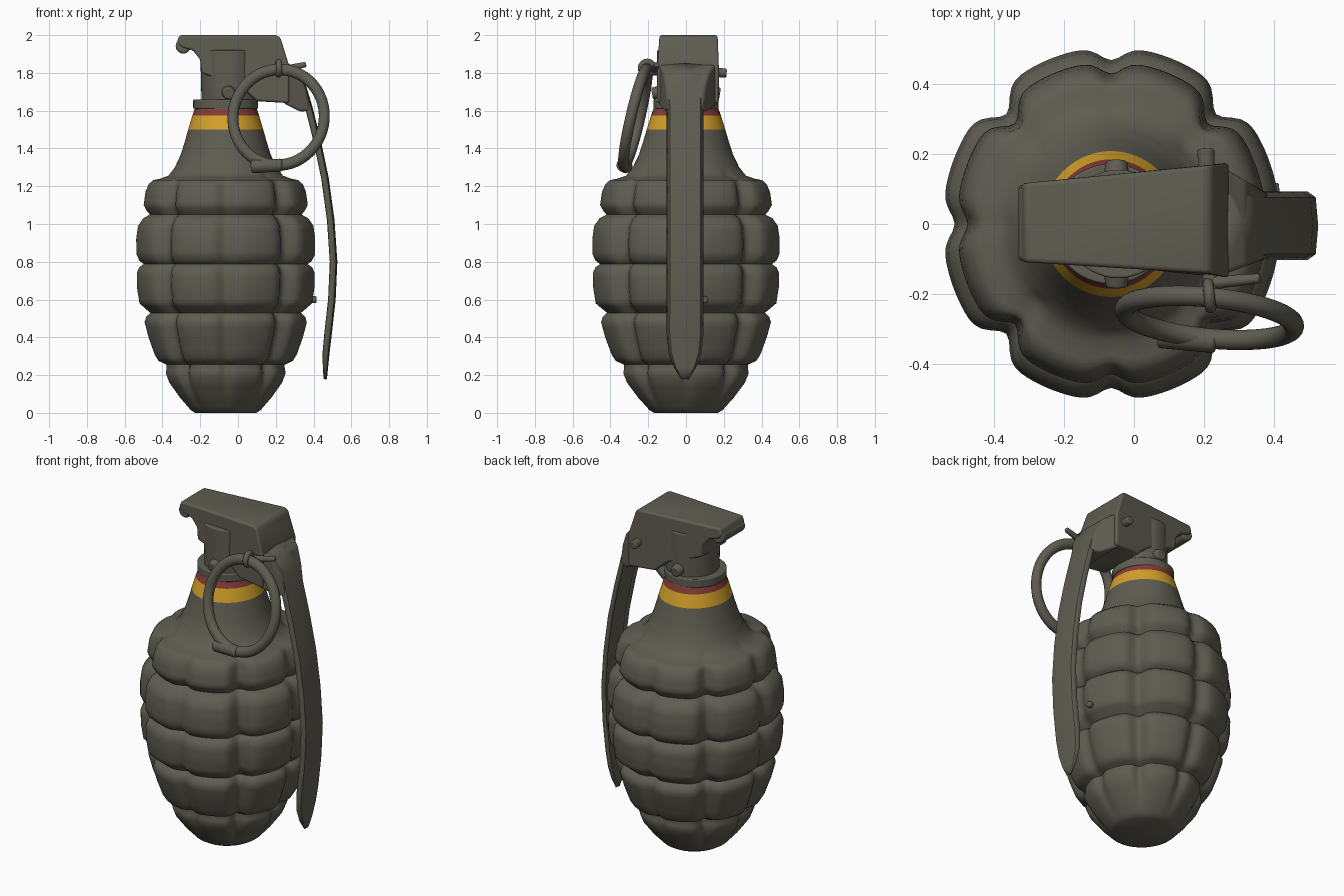
import bpy, bmesh, math
from mathutils import Vector

if "Cube" in bpy.data.objects:
    bpy.data.objects.remove(bpy.data.objects["Cube"])


def mat(name, rgb):
    m = bpy.data.materials.new(name)
    m.diffuse_color = (*rgb, 1)
    m.use_nodes = True
    m.node_tree.nodes["Principled BSDF"].inputs["Base Color"].default_value = m.diffuse_color
    return m


OLIVE = mat("olive_drab", (0.115, 0.110, 0.084))
YELLOW = mat("band_yellow", (0.66, 0.36, 0.022))
RED = mat("band_red", (0.24, 0.045, 0.038))


def finish(bm, name, angle=40, bevel=0, mats=(OLIVE,)):
    bmesh.ops.recalc_face_normals(bm, faces=bm.faces)
    me = bpy.data.meshes.new(name)
    bm.to_mesh(me)
    bm.free()
    ob = bpy.data.objects.new(name, me)
    bpy.context.collection.objects.link(ob)
    for m in mats:
        me.materials.append(m)
    if bevel:
        b = ob.modifiers.new("bevel", 'BEVEL')
        b.width, b.segments, b.limit_method = bevel, 3, 'ANGLE'
    bpy.ops.object.select_all(action='DESELECT')
    ob.select_set(True)
    bpy.context.view_layer.objects.active = ob
    bpy.ops.object.shade_smooth_by_angle(angle=math.radians(angle))
    return ob


def lerp_table(t, x):
    for (a, va), (b, vb) in zip(t, t[1:]):
        if x <= b:
            return va + (vb - va) * max(0, (x - a) / (b - a))
    return t[-1][1]


def prism(name, outline, y_lo, y_hi, bevel=0.012):
    """XZ outline extruded in y; the side limits are tables over x."""
    bm = bmesh.new()
    f = [bm.verts.new((x, lerp_table(y_lo, x), z)) for x, z in outline]
    b = [bm.verts.new((x, lerp_table(y_hi, x), z)) for x, z in outline]
    bm.faces.new(f)
    bm.faces.new(b[::-1])
    for i in range(len(f)):
        j = (i + 1) % len(f)
        bm.faces.new((f[i], b[i], b[j], f[j]))
    return finish(bm, name, bevel=bevel)


def rod(name, a, b, r1, r2=None, bevel=0.006, seg=24):
    a, b = Vector(a), Vector(b)
    bm = bmesh.new()
    bmesh.ops.create_cone(bm, cap_ends=True, segments=seg, radius1=r1,
                          radius2=r1 if r2 is None else r2, depth=(b - a).length)
    q = (b - a).to_track_quat('Z', 'Y')
    for v in bm.verts:
        v.co = q @ v.co + (a + b) / 2
    return finish(bm, name, bevel=bevel)


def torus(name, loc, rot, R, r, scale=(1, 1, 1)):
    bpy.ops.mesh.primitive_torus_add(location=loc, rotation=rot, major_radius=R, minor_radius=r,
                                     major_segments=64, minor_segments=16)
    ob = bpy.context.object
    ob.name, ob.scale = name, scale
    ob.data.materials.append(OLIVE)
    bpy.ops.object.shade_smooth()
    return ob


# Segmented body with painted neck bands
PROFILE = [(0, .165), (.015, .19), (.08, .25), (.16, .31), (.21, .33), (.24, .325), (.255, .325),
           (.275, .37), (.31, .392), (.40, .425), (.48, .447), (.51, .437), (.53, .415), (.55, .44),
           (.58, .475), (.66, .488), (.74, .49), (.77, .477), (.788, .452), (.805, .475),
           (.84, .492), (.92, .493), (.99, .483), (1.03, .455), (1.05, .418), (1.07, .435),
           (1.10, .452), (1.17, .442), (1.21, .425), (1.232, .40), (1.24, .36), (1.255, .315),
           (1.30, .275), (1.37, .242), (1.44, .22), (1.50, .203), (1.575, .18), (1.61, .168),
           (1.63, .165), (1.65, .16)]
CX, SEG = -0.065, 144
zs = []
for (a, _), (b, _) in zip(PROFILE, PROFILE[1:]):
    n = 3 if b - a > .05 else 2
    zs += [a + (b - a) * i / n for i in range(n)]
zs.append(PROFILE[-1][0])


def body_radius(z, t):
    fade = min(1, z / .2) if z < 1.2 else max(0, 1 - (z - 1.2) / .09)
    s = math.pi / 4
    k = round(t / s)
    depth, width = (.125, .11) if k % 2 else (.075, .10)
    d = t - k * s
    cut = depth * math.exp(-(d / width) ** 2)
    return lerp_table(PROFILE, z) * (1.015 - fade * cut)


bm = bmesh.new()
rings = []
for z in zs:
    ring = []
    for i in range(SEG):
        t = math.tau * i / SEG
        r = body_radius(z, t)
        ring.append(bm.verts.new((CX + .965 * r * math.cos(t), 1.01 * r * math.sin(t), z)))
    rings.append(ring)
for lo, hi in zip(rings, rings[1:]):
    zc = (lo[0].co.z + hi[0].co.z) / 2
    for i in range(SEG):
        j = (i + 1) % SEG
        f = bm.faces.new((lo[i], lo[j], hi[j], hi[i]))
        f.material_index = 1 if 1.5 < zc < 1.575 else 2 if 1.575 < zc < 1.61 else 0
bm.faces.new(rings[0][::-1])
bm.faces.new(rings[-1])
finish(bm, "segmented_body", angle=50, mats=(OLIVE, YELLOW, RED))

# Fuze column and collar
rod("fuze_collar", (CX, 0, 1.61), (CX, 0, 1.66), .172, seg=48)
rod("fuze_column", (CX + .02, 0, 1.64), (CX + .02, 0, 1.92), .148, .155, seg=48)

# Lever cap, curled lip and arm
lo = [(-.33, -.108), (.215, -.14), (.27, -.155)]
hi = [(-.33, .115), (.215, .168), (.27, .175)]
prism("lever_cap", [(-.325, 1.96), (-.31, 2.0), (.205, 2.0), (.225, 1.985), (.27, 1.84), (.27, 1.64),
                    (.10, 1.65), (.02, 1.72), (-.195, 1.80), (-.20, 1.87), (-.24, 1.92),
                    (-.30, 1.935)], lo, hi)
rod("lever_lip", (-.29, -.105, 1.942), (-.29, .112, 1.942), .04, bevel=.012)
prism("lever_arm", [(.24, 1.86), (.32, 1.81), (.36, 1.72), (.385, 1.60), (.33, 1.595), (.24, 1.64)],
      [(.24, -.15), (.385, -.095)], [(.24, .17), (.385, .085)])

# Safety lever: shallow channel strap with a pointed tip
PATH = [(.26, 1.845, .10), (.325, 1.795, .095), (.355, 1.72, .092), (.385, 1.62, .09),
        (.43, 1.44, .09), (.472, 1.24, .09), (.502, 1.02, .09), (.517, .80, .09),
        (.508, .60, .09), (.488, .42, .09), (.476, .32, .08), (.468, .24, .05), (.462, .18, .012)]
bm = bmesh.new()
rows = []
for x, z, w in PATH:
    rows.append([bm.verts.new((x - drop * w / .09, s * w - .005, z))
                 for s, drop in ((-1, .026), (-.85, .006), (0, 0), (.85, .006), (1, .026))])
for a, b in zip(rows, rows[1:]):
    for i in range(4):
        bm.faces.new((a[i], a[i + 1], b[i + 1], b[i]))
strap = finish(bm, "safety_lever", angle=50)
m = strap.modifiers.new("thickness", 'SOLIDIFY')
m.thickness, m.offset = .018, 0

# Pull ring with its crimp, loop and cotter pin
torus("pull_ring", (.215, -.268, 1.565), (math.radians(77), 0, -.1), .243, .029, (1, 1.07, 1))
rod("ring_crimp", (.07, -.318, 1.305), (.235, -.335, 1.312), .036, .034, bevel=.01)
torus("pin_loop", (.215, -.205, 1.825), (0, math.pi / 2, .1), .034, .016)
rod("cotter_pin", (.22, -.20, 1.81), (.205, .215, 1.80), .024)
rod("pin_tail", (.20, -.17, 1.81), (.36, -.155, 1.845), .02, .014)

# Small lugs on the fuze sides and a nub on the body
for s in (-1, 1):
    rod("fuze_lug", (-.05, s * .12, 1.70), (-.05, s * .18, 1.69), .04, .03)
rod("body_nub", (.36, .095, .60), (.415, .10, .60), .018)
